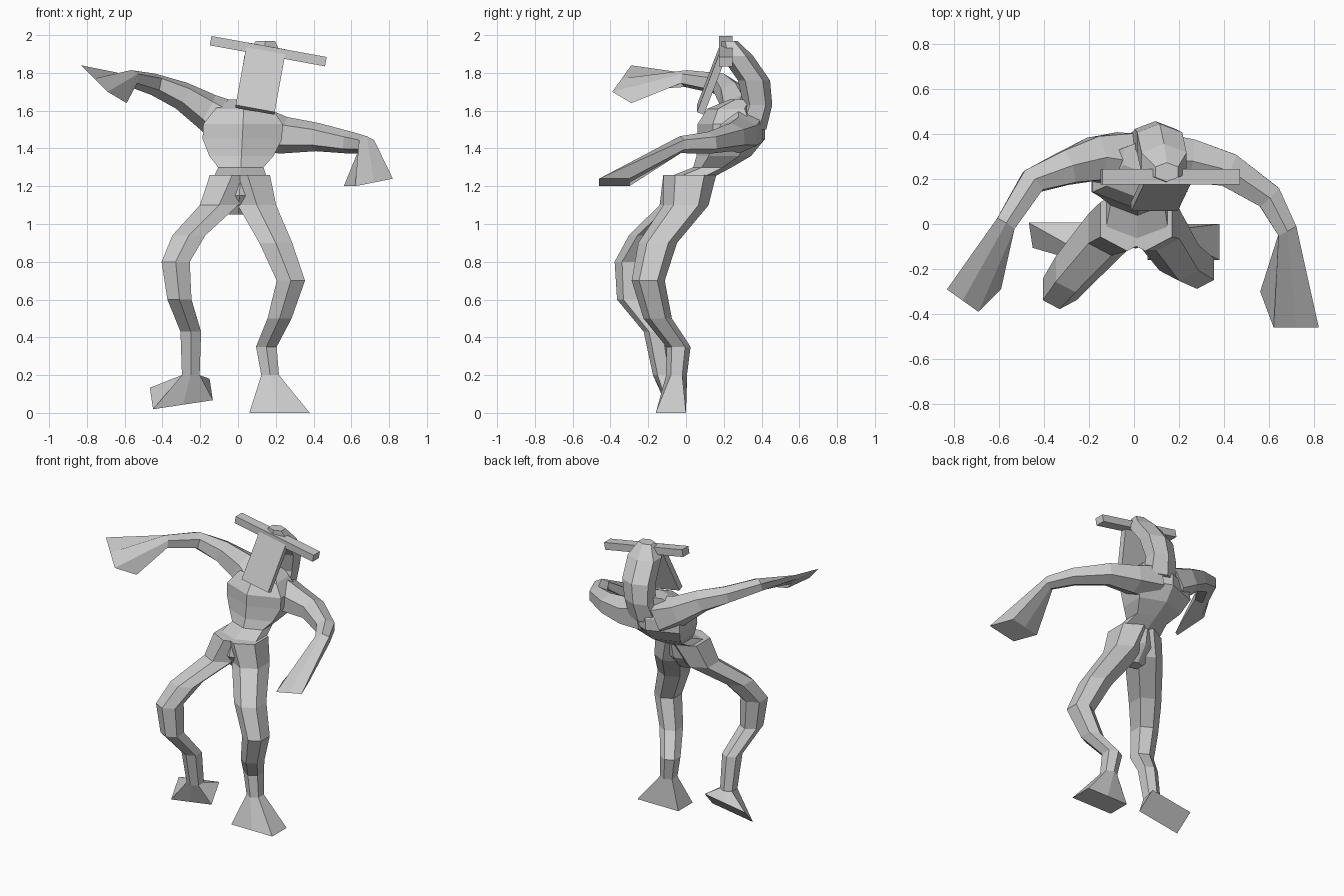
import bpy
import bmesh
from mathutils import Euler, Vector

cube = bpy.data.objects.get("Cube")
if cube:
    bpy.data.objects.remove(cube, do_unlink=True)

grey = bpy.data.materials.new("plain_grey")
grey.use_nodes = True
colour = (.6, .6, .6, 1)
grey.diffuse_color = colour
grey.node_tree.nodes["Principled BSDF"].inputs["Base Color"].default_value = colour

RIGHT, UP, BACK = Vector((1, 0, 0)), Vector((0, 0, 1)), Vector((0, 1, 0))
ROLL = .18  # sideways tilt shared by the face plate and horns


def section(centre, across, depth, squareness=.55):
    """Six-cornered section; full squareness gives a rectangle."""
    right_side = [across + depth * squareness, depth, depth * squareness - across]
    offsets = right_side + [-offset for offset in right_side]
    return [Vector(centre) + offset for offset in offsets]


def loft(name, sections):
    """Skin the sections with flat faces and close both ends."""
    bm = bmesh.new()
    loops = [[bm.verts.new(point) for point in ring] for ring in sections]
    for lower, upper in zip(loops, loops[1:]):
        for i, corner in enumerate(lower):
            bm.faces.new((lower[i - 1], corner, upper[i], upper[i - 1]))
    bm.faces.new(loops[0])
    bm.faces.new(loops[-1])
    bmesh.ops.recalc_face_normals(bm, faces=bm.faces)
    mesh = bpy.data.meshes.new(name)
    bm.to_mesh(mesh)
    bm.free()
    mesh.materials.append(grey)
    bpy.context.collection.objects.link(bpy.data.objects.new(name, mesh))


def trunk(name, lean, levels):
    """Stack level sections (y, z, half width) that lean to one side."""
    rings = []
    for y, z, width in levels:
        centre = (lean * (z - 1), y, z)
        rings.append(section(centre, RIGHT * width, BACK * width * .85))
    loft(name, rings)


def taper(joints, root, tip):
    """Pair each joint with a radius that shrinks evenly along the limb."""
    last = len(joints) - 1
    return [(Vector(joint), root * (tip / root) ** (i / last))
            for i, joint in enumerate(joints)]


def leg(name, hip, groin, thigh, knee, shin, ankle, heel, sole, sole_turn):
    joints = taper([hip, groin, thigh, knee, shin, ankle, heel], root=.14, tip=.055)
    rings = [section(joint, RIGHT * radius * .85, BACK * radius)
             for joint, radius in joints]
    # Flared rectangular sole
    turn = Euler(sole_turn).to_matrix()
    rings.append(section(sole, turn @ RIGHT * .16, turn @ BACK * .08, squareness=1))
    loft(name, rings)


def arm(name, chest, shoulder, elbow, forearm, wrist, hand, palm, edge):
    joints = taper([chest, shoulder, elbow, forearm, wrist], root=.125, tip=.045)
    centres = [joint for joint, radius in joints]
    rings = []
    for i, (joint, radius) in enumerate(joints):
        along = centres[min(i + 1, len(centres) - 1)] - centres[max(i - 1, 0)]
        side = along.cross(UP).normalized()
        top = side.cross(along).normalized()
        rings.append(section(joint, side * radius, top * radius))
    # Fan-shaped hand
    rings.append(section(hand, Vector(palm), Vector(edge), squareness=1))
    loft(name, rings)


def slab(name, location, half_size, pitch):
    bpy.ops.mesh.primitive_cube_add(location=location, rotation=(pitch, ROLL, 0))
    obj = bpy.context.object
    obj.name = name
    obj.scale = half_size
    obj.data.materials.append(grey)


# Pelvis, narrow waist and chest in one skin
trunk("torso", lean=.05, levels=[
    (0, 1.05, .05), (.01, 1.15, .14), (.03, 1.25, .14),
    (.14, 1.3, .12), (.2, 1.36, .17), (.24, 1.45, .21), (.24, 1.53, .21),
    (.24, 1.61, .15), (.3, 1.66, .08)])

# Neck and head, rising from the upper back
trunk("head", lean=.15, levels=[
    (.34, 1.5, .1), (.38, 1.63, .09), (.36, 1.76, .1),
    (.27, 1.89, .1), (.23, 1.97, .05)])

# Tilted face plate and crossing horns
slab("face_plate", location=(.12, .14, 1.77), half_size=(.105, .02, .18), pitch=-.36)
slab("horns", location=(.16, .21, 1.915), half_size=(.31, .035, .025), pitch=0)

# Legs in a wide, bent stance
leg("left_leg",
    hip=(.05, .02, 1.26), groin=(.1, 0, 1.1), thigh=(.2, -.15, .9),
    knee=(.28, -.2, .7), shin=(.22, -.15, .5), ankle=(.15, -.04, .35),
    heel=(.17, -.05, .2), sole=(.22, -.08, 0), sole_turn=(0, 0, 0))
leg("right_leg",
    hip=(-.03, .02, 1.26), groin=(-.1, -.02, 1.1), thigh=(-.26, -.2, .94),
    knee=(-.33, -.29, .8), shin=(-.31, -.29, .6), ankle=(-.25, -.16, .43),
    heel=(-.25, -.12, .2), sole=(-.3, -.05, .1), sole_turn=(.8, -.15, 0))

# Arms spread and swept forward, one low and one high
arm("left_arm",
    chest=(.1, .28, 1.5), shoulder=(.25, .28, 1.47), elbow=(.42, .24, 1.46),
    forearm=(.6, .12, 1.43), wrist=(.68, -.03, 1.42),
    hand=(.69, -.38, 1.22), palm=(-.1, 0, -.02), edge=(.03, -.08, 0))
arm("right_arm",
    chest=(-.05, .28, 1.53), shoulder=(-.17, .29, 1.6), elbow=(-.3, .25, 1.68),
    forearm=(-.45, .19, 1.74), wrist=(-.57, 0, 1.77),
    hand=(-.71, -.29, 1.74), palm=(-.07, .05, .07), edge=(-.05, -.05, .03))
